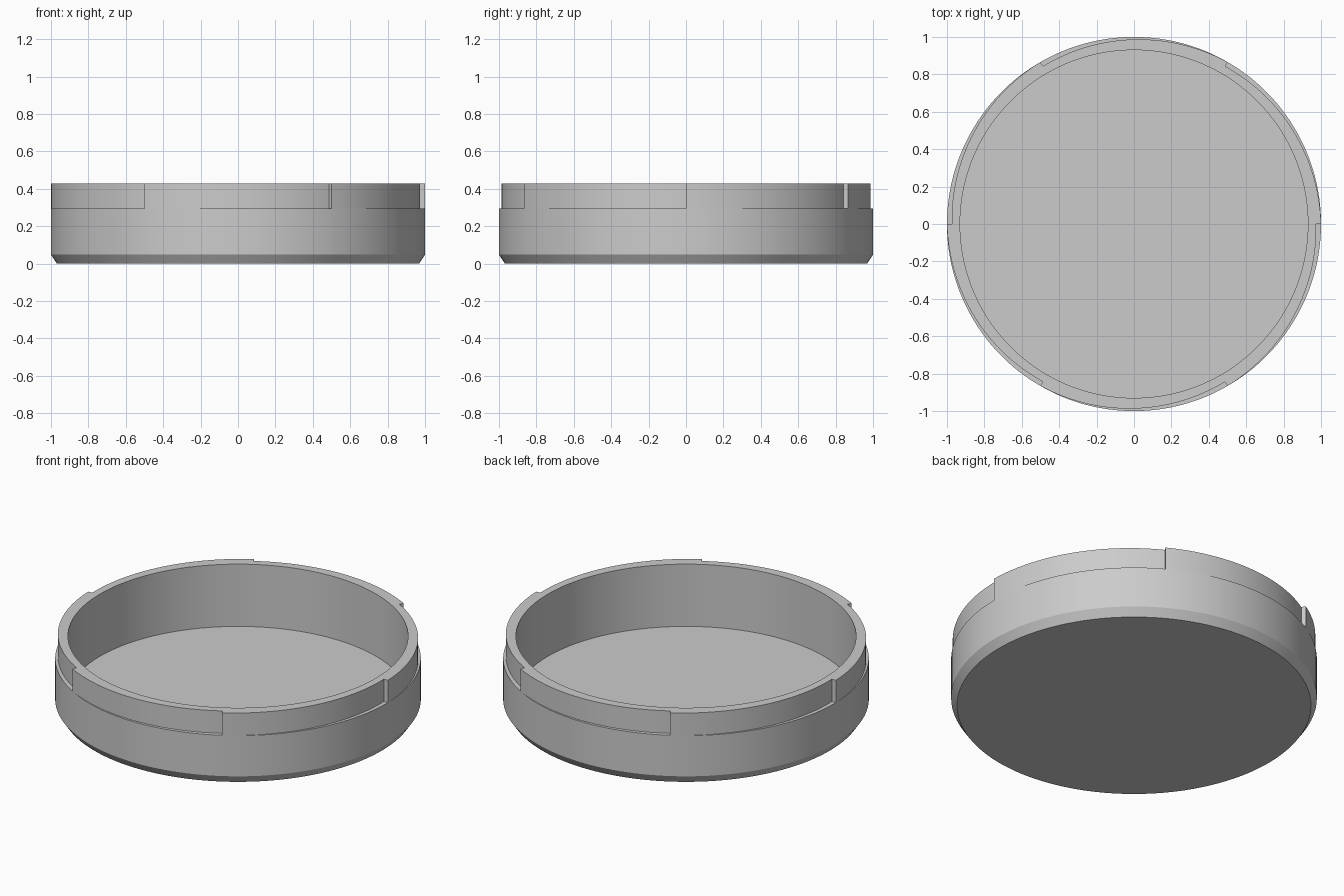
import bpy, bmesh
from math import sin, cos, radians

cube = bpy.data.objects.get("Cube")
if cube:
    bpy.data.objects.remove(cube, do_unlink=True)

SECTORS, STEPS = 6, 30
RAMP = 0.026          # how far each rim ramp falls inwards
HEIGHT, LEDGE, FLOOR, INNER = 0.429, 0.294, 0.053, 0.93


def section(rim):
    """Radius and height points of the wall for a given rim radius."""
    return [(0, 0), (0.968, 0), (1, 0.048), (1, LEDGE), (rim, LEDGE),
            (rim, HEIGHT), (INNER, HEIGHT), (INNER, FLOOR), (0, FLOOR)]


# Sweep the section around; the rim jumps back out at the end of each ramp
bm = bmesh.new()
span = 360 / SECTORS
columns = []
for sector in range(SECTORS):
    for step in range(STEPS + 1):
        t = step / STEPS
        a = radians(sector * span + t * (span - 0.05))
        columns.append([bm.verts.new((r * cos(a), r * sin(a), z))
                        for r, z in section(1 - RAMP * t)])

for i, here in enumerate(columns):
    after = columns[(i + 1) % len(columns)]
    for j in range(len(here) - 1):
        bm.faces.new((here[j], after[j], after[j + 1], here[j + 1]))

# Weld the axis points and the flush starts of the ramps
bmesh.ops.remove_doubles(bm, verts=bm.verts, dist=0.0001)
bmesh.ops.recalc_face_normals(bm, faces=bm.faces)

mesh = bpy.data.meshes.new("ramped_dish")
bm.to_mesh(mesh)
bm.free()
dish = bpy.data.objects.new("ramped_dish", mesh)
bpy.context.collection.objects.link(dish)

# Single plain grey
grey = bpy.data.materials.new("plain_grey")
grey.use_nodes = True
colour = (0.6, 0.6, 0.6, 1)
grey.diffuse_color = colour
grey.node_tree.nodes["Principled BSDF"].inputs["Base Color"].default_value = colour
mesh.materials.append(grey)

# Smooth walls with crisp edges
bpy.ops.object.select_all(action="DESELECT")
dish.select_set(True)
bpy.context.view_layer.objects.active = dish
bpy.ops.object.shade_smooth_by_angle(angle=radians(28))
